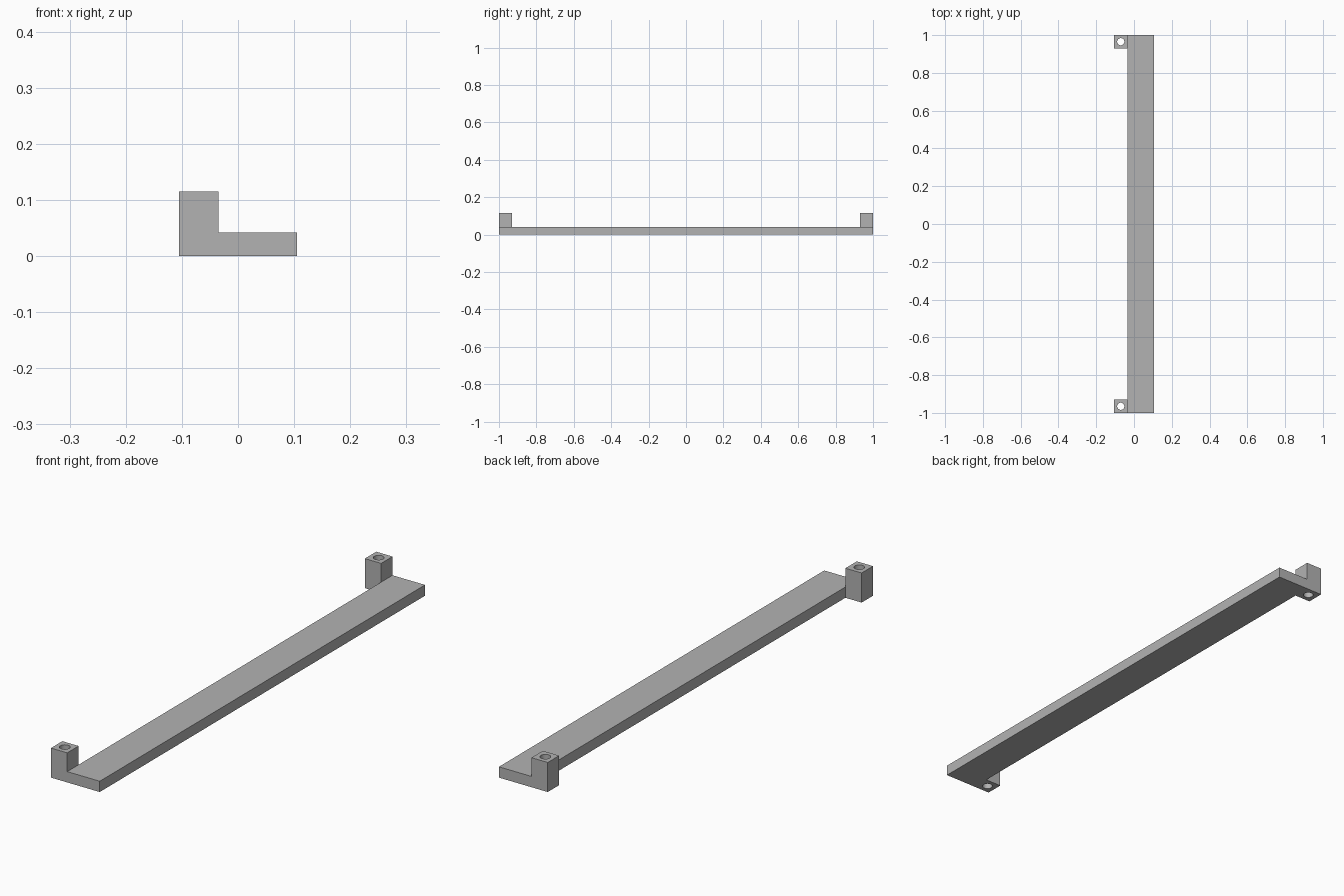
import bpy
import bmesh
from math import radians

cube = bpy.data.objects.get("Cube")
if cube:
    bpy.data.objects.remove(cube, do_unlink=True)

grey = bpy.data.materials.new("plain grey")
grey.use_nodes = True
colour = (0.45, 0.45, 0.45, 1)
grey.diffuse_color = colour
grey.node_tree.nodes["Principled BSDF"].inputs["Base Color"].default_value = colour

X_MIN, X_STEP, X_MAX = -0.105, -0.035, 0.105
THICK, HEIGHT, POST, HOLE = 0.042, 0.115, 0.07, 0.019


def box(name, low, high):
    bpy.ops.mesh.primitive_cube_add(size=1)
    ob = bpy.context.object
    ob.name = name
    for v in ob.data.vertices:
        v.co = [l if c < 0 else h for c, l, h in zip(v.co, low, high)]
    ob.data.materials.append(grey)
    return ob


def combine(target, other, operation):
    mod = target.modifiers.new(operation.lower(), 'BOOLEAN')
    mod.operation = operation
    mod.solver = 'EXACT'
    mod.object = other
    bpy.context.view_layer.objects.active = target
    bpy.ops.object.modifier_apply(modifier=mod.name)
    bpy.data.objects.remove(other, do_unlink=True)


# Long flat bar
bar = box("bar_with_end_posts", (X_STEP, -1, 0), (X_MAX, 1, THICK))

# Upright end posts, each with a vertical through hole
for side in (-1, 1):
    inner, outer = side * (1 - POST), side
    post = box("end_post", (X_MIN, min(inner, outer), 0),
               (X_STEP, max(inner, outer), HEIGHT))
    combine(bar, post, 'UNION')
    bpy.ops.mesh.primitive_cylinder_add(
        vertices=32, radius=HOLE, depth=1,
        location=((X_MIN + X_STEP) / 2, (inner + outer) / 2, 0))
    drill = bpy.context.object
    drill.data.materials.append(grey)
    drill.hide_render = True
    combine(bar, drill, 'DIFFERENCE')

# Merge coplanar faces left where the parts join
bm = bmesh.new()
bm.from_mesh(bar.data)
bmesh.ops.remove_doubles(bm, verts=bm.verts, dist=0.0001)
bmesh.ops.dissolve_limit(bm, angle_limit=radians(1), verts=bm.verts, edges=bm.edges)
bm.to_mesh(bar.data)
bm.free()

# Smooth hole walls, crisp edges
bpy.ops.object.select_all(action='DESELECT')
bar.select_set(True)
bpy.context.view_layer.objects.active = bar
bpy.ops.object.shade_smooth_by_angle(angle=radians(30))
